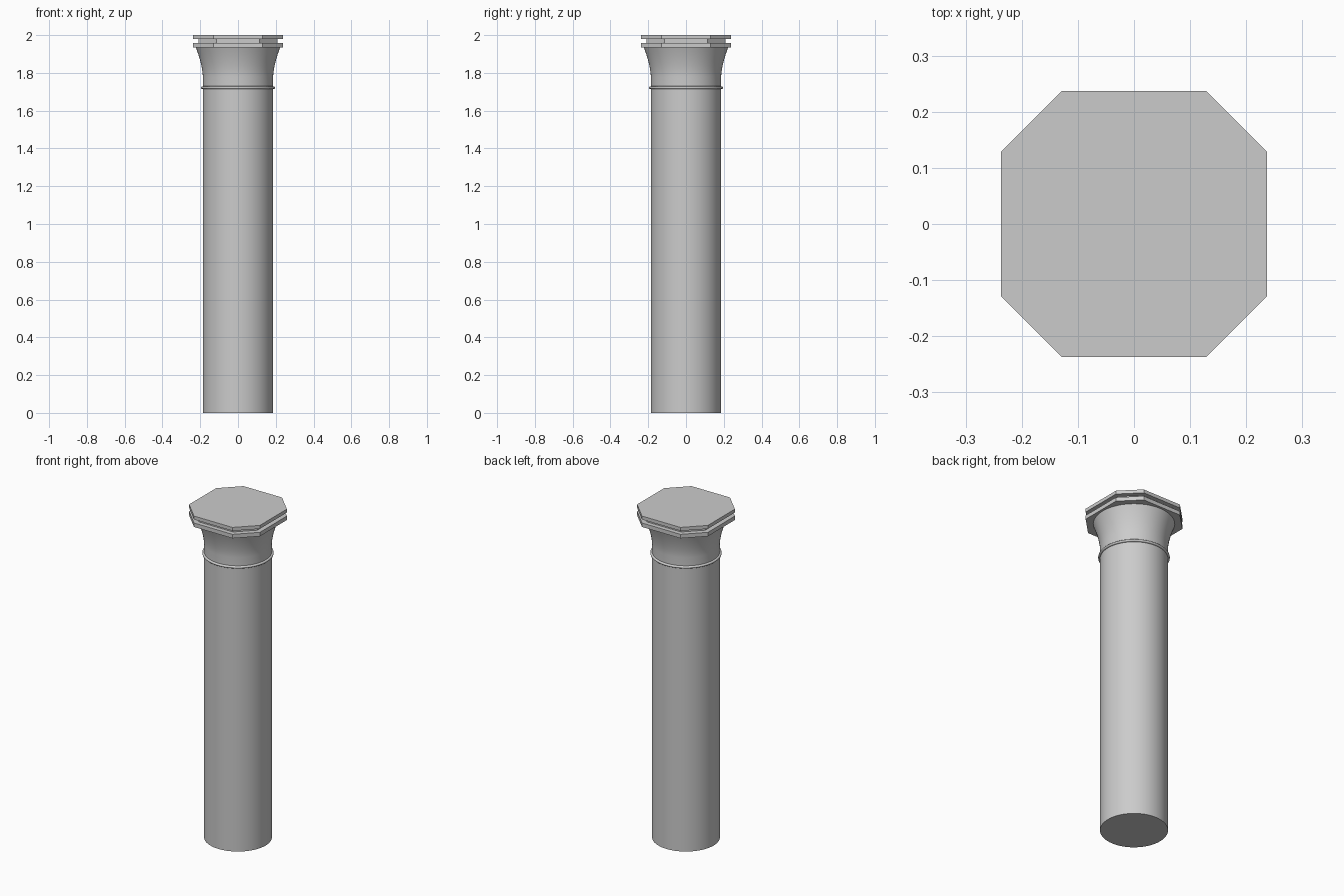
import bpy, bmesh, math

if "Cube" in bpy.data.objects:
    bpy.data.objects.remove(bpy.data.objects["Cube"])


def make_object(name, bm):
    bmesh.ops.recalc_face_normals(bm, faces=bm.faces)
    mesh = bpy.data.meshes.new(name)
    bm.to_mesh(mesh)
    bm.free()
    obj = bpy.data.objects.new(name, mesh)
    bpy.context.collection.objects.link(obj)
    return obj


def skin(bm, rings):
    # bridge successive vertex rings and cap both ends
    for low, high in zip(rings, rings[1:]):
        n = len(low)
        for i in range(n):
            j = (i + 1) % n
            bm.faces.new((low[i], low[j], high[j], high[i]))
    bm.faces.new(rings[0])
    bm.faces.new(rings[-1])


def lathe(name, profile, sides=64):
    bm = bmesh.new()
    rings = []
    for r, z in profile:
        rings.append([bm.verts.new((r * math.cos(2 * math.pi * i / sides),
                                    r * math.sin(2 * math.pi * i / sides), z))
                      for i in range(sides)])
    skin(bm, rings)
    obj = make_object(name, bm)
    bpy.ops.object.select_all(action='DESELECT')
    obj.select_set(True)
    bpy.context.view_layer.objects.active = obj
    bpy.ops.object.shade_smooth_by_angle(angle=math.radians(40))
    return obj


# shaft with flared bell at the top
R, FLARE_Z, TOP_Z = 0.186, 1.78, 1.934
profile = [(R, 0.0), (R, 1.72), (R, FLARE_Z)]
for k in range(1, 9):
    t = k / 8
    profile.append((R + 0.037 * t ** 1.6, FLARE_Z + (TOP_Z - FLARE_Z) * t))
lathe("column_shaft", profile)

# thin rounded neck ring
ring = [(0.18, 1.714)]
for k in range(7):
    a = math.pi * (k / 6 - 0.5)
    ring.append((0.189 + 0.007 * math.cos(a), 1.722 + 0.007 * math.sin(a)))
ring.append((0.18, 1.73))
lathe("neck_ring", ring)

# octagonal cap with a groove around its middle
bm = bmesh.new()
outer, inner = (0.237, 0.129), (0.21, 0.114)
levels = [(outer, 1.934), (outer, 1.958), (inner, 1.958),
          (inner, 1.979), (outer, 1.979), (outer, 2.0)]
rings = []
for (h, c), z in levels:
    corners = [(h, -c), (h, c), (c, h), (-c, h),
               (-h, c), (-h, -c), (-c, -h), (c, -h)]
    rings.append([bm.verts.new((x, y, z)) for x, y in corners])
skin(bm, rings)
make_object("octagonal_cap", bm)
